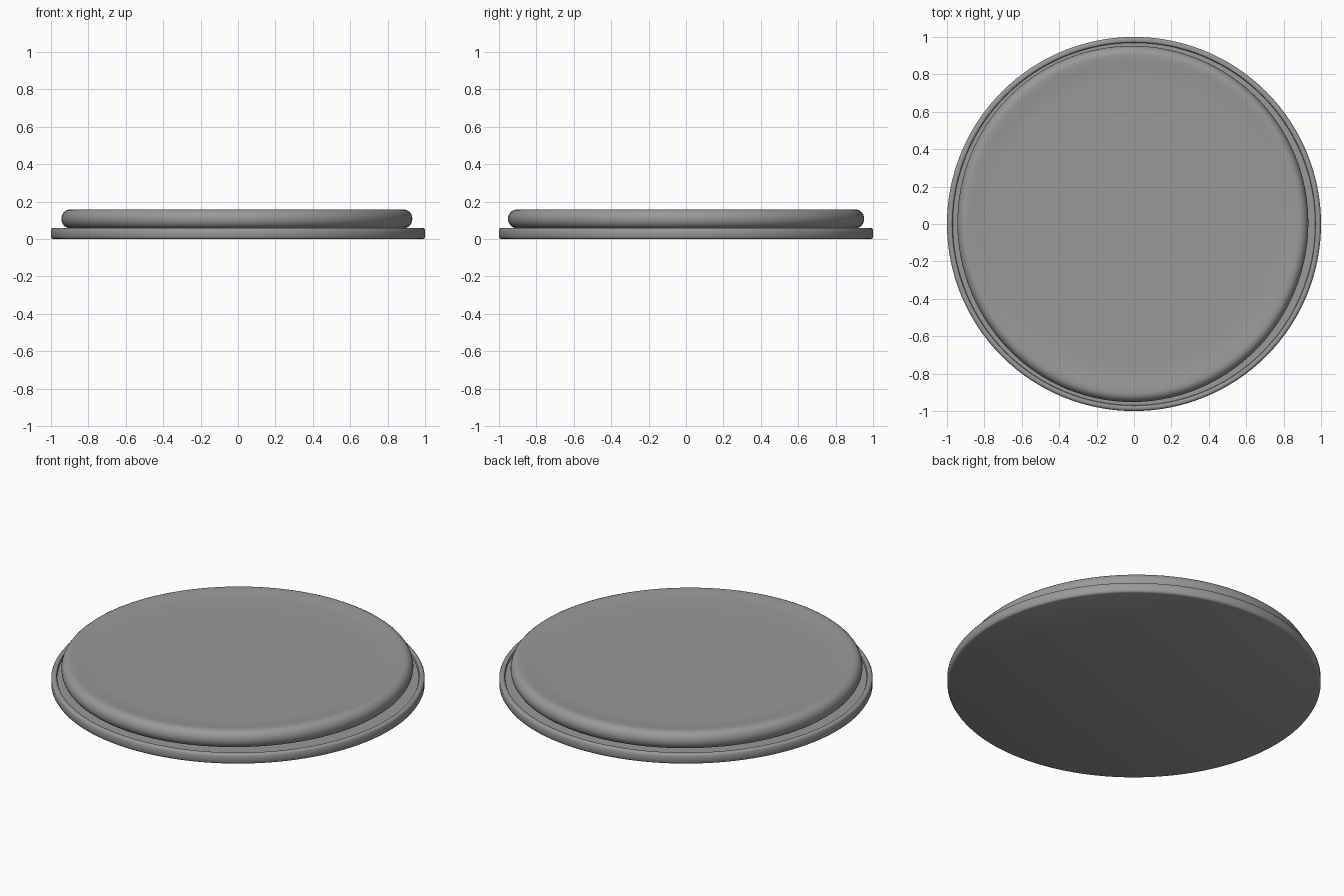
import bpy, bmesh, math

if "Cube" in bpy.data.objects:
    bpy.data.objects.remove(bpy.data.objects["Cube"])

SEGMENTS = 128

# Dark grey shared by both parts
dark_grey = bpy.data.materials.new("dark_grey")
dark_grey.diffuse_color = (0.32, 0.32, 0.32, 1)
dark_grey.use_nodes = True
dark_grey.node_tree.nodes["Principled BSDF"].inputs["Base Color"].default_value = dark_grey.diffuse_color


def lathe(name, profile, sx=1.0, sy=1.0, ox=0.0, oy=0.0, wobble=0.0):
    """Spin (radius, z) points that start and end on the axis into a closed solid."""
    bm = bmesh.new()
    rings = []
    for r, z in profile:
        if r == 0:
            rings.append([bm.verts.new((ox, oy, z))])
            continue
        ring = []
        for i in range(SEGMENTS):
            a = 2 * math.pi * i / SEGMENTS
            k = r * (1 + wobble * math.sin(3 * a + 0.6))
            ring.append(bm.verts.new((ox + k * sx * math.cos(a), oy + k * sy * math.sin(a), z)))
        rings.append(ring)
    for a, b in zip(rings, rings[1:]):
        for i in range(SEGMENTS):
            j = (i + 1) % SEGMENTS
            if len(a) == 1:
                bm.faces.new((a[0], b[j], b[i]))
            elif len(b) == 1:
                bm.faces.new((a[i], a[j], b[0]))
            else:
                bm.faces.new((a[i], a[j], b[j], b[i]))
    bmesh.ops.recalc_face_normals(bm, faces=bm.faces)
    mesh = bpy.data.meshes.new(name)
    bm.to_mesh(mesh)
    bm.free()
    mesh.materials.append(dark_grey)
    obj = bpy.data.objects.new(name, mesh)
    bpy.context.collection.objects.link(obj)
    bpy.ops.object.select_all(action='DESELECT')
    obj.select_set(True)
    bpy.context.view_layer.objects.active = obj
    bpy.ops.object.shade_smooth_by_angle(angle=math.radians(35))
    return obj


# Base plate: thin disc with a softened outer edge and a shallow recess
lathe("base_plate", [
    (0, 0), (0.988, 0), (0.995, 0.003), (1.0, 0.011), (1.0, 0.049),
    (0.995, 0.057), (0.988, 0.06), (0.978, 0.06), (0.972, 0.057),
    (0.969, 0.05), (0.969, 0.045), (0, 0.045)])

# Seat cushion: rounded, slightly uneven pad with a soft, faintly dished top
edge = [(0.045 * math.cos(math.radians(t)), 0.05 * math.sin(math.radians(t)))
        for t in range(-90, 91, 15)]
cushion = [(0, 0.05), (0.86, 0.05)]
cushion += [(0.895 + dr, 0.108 + dz) for dr, dz in edge]
cushion += [(0.88, 0.1575), (0.86, 0.156), (0.83, 0.1525), (0.80, 0.150),
            (0.76, 0.149), (0.5, 0.149), (0, 0.149)]
lathe("seat_cushion", cushion, sx=0.998, sy=1.013, ox=-0.007, oy=0.002, wobble=0.002)
